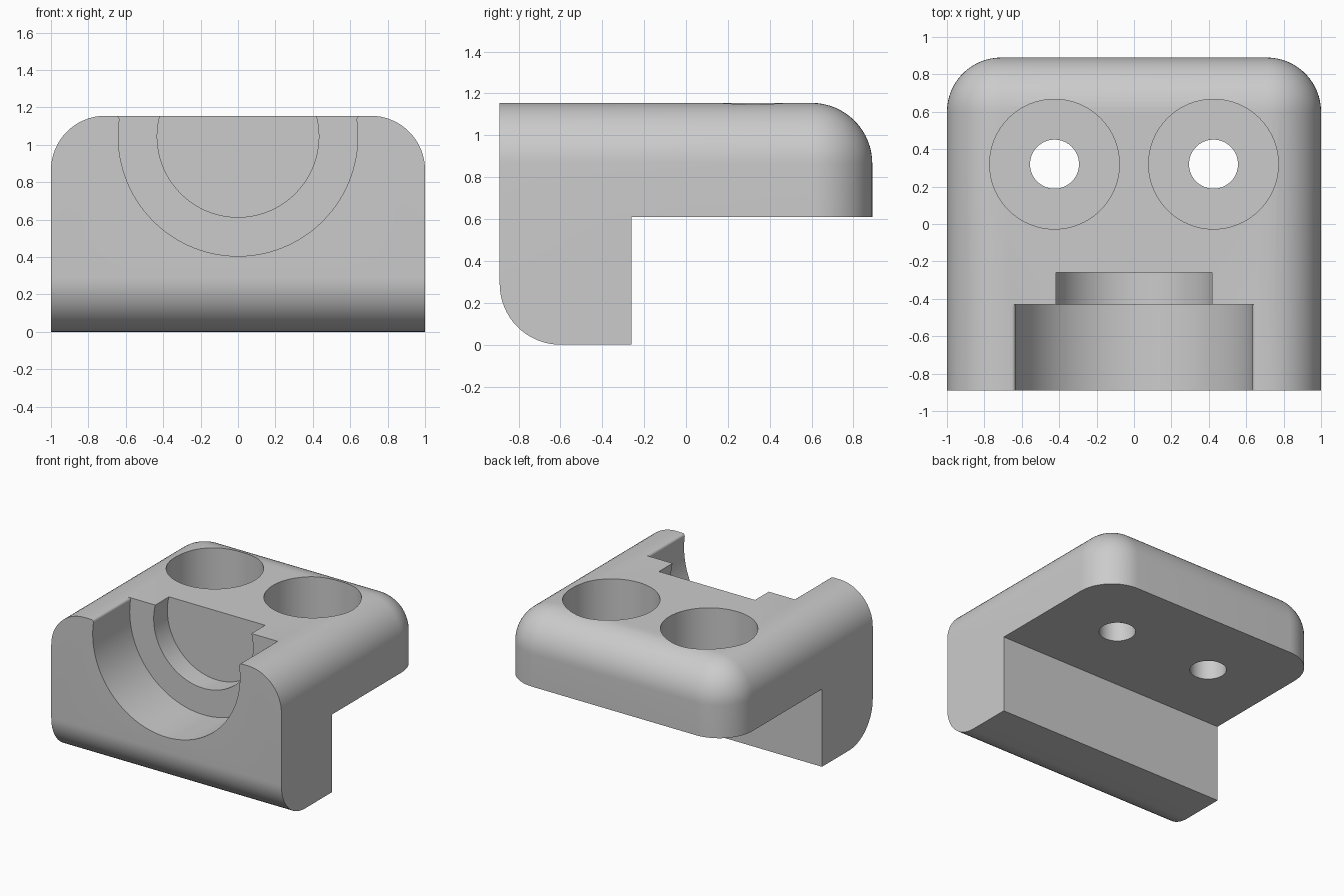
import bpy, bmesh, math

TOP, HALF_X, HALF_Y = 1.155, 1.0, 0.89
UNDER, LEG_BACK, ROUND = 0.61, -0.26, 0.29

if "Cube" in bpy.data.objects:
    bpy.data.objects.remove(bpy.data.objects["Cube"], do_unlink=True)

grey = bpy.data.materials.new("plain grey")
grey.use_nodes = True
colour = (0.6, 0.6, 0.6, 1)
grey.diffuse_color = colour
grey.node_tree.nodes["Principled BSDF"].inputs["Base Color"].default_value = colour


def prism(name, points, offset, rounded=None):
    """Extrude a closed outline of 3D points; bevel the edges the rule picks."""
    bm = bmesh.new()
    face = bm.faces.new([bm.verts.new(p) for p in points])
    moved = bmesh.ops.extrude_face_region(bm, geom=[face], use_keep_orig=True)["geom"]
    bmesh.ops.translate(bm, vec=offset, verts=[v for v in moved if isinstance(v, bmesh.types.BMVert)])
    bmesh.ops.recalc_face_normals(bm, faces=bm.faces)
    if rounded:
        edges = [e for e in bm.edges if rounded(*[v.co for v in e.verts])]
        bmesh.ops.bevel(bm, geom=edges, offset=ROUND, segments=16, profile=0.5, affect='EDGES')
    mesh = bpy.data.meshes.new(name)
    bm.to_mesh(mesh)
    bm.free()
    obj = bpy.data.objects.new(name, mesh)
    bpy.context.collection.objects.link(obj)
    mesh.materials.append(grey)
    return obj


def cut(body, cutter):
    cutter.hide_render = True
    mod = body.modifiers.new("cut", 'BOOLEAN')
    mod.operation, mod.solver, mod.object = 'DIFFERENCE', 'EXACT', cutter
    bpy.context.view_layer.objects.active = body
    bpy.ops.object.modifier_apply(modifier=mod.name)
    bpy.data.objects.remove(cutter, do_unlink=True)


def rounded_edge(a, b):
    def both(axis, value):
        return abs(a[axis] - value) < 1e-4 and abs(b[axis] - value) < 1e-4
    side = both(0, HALF_X) or both(0, -HALF_X)
    return ((side and (both(2, TOP) or both(1, HALF_Y)))
            or (both(2, TOP) and both(1, HALF_Y))
            or (both(2, 0) and both(1, -HALF_Y)))


# L-shaped block with rounded outer edges
outline = [(-HALF_Y, 0), (LEG_BACK, 0), (LEG_BACK, UNDER),
           (HALF_Y, UNDER), (HALF_Y, TOP), (-HALF_Y, TOP)]
body = prism("bracket_body", [(-HALF_X, y, z) for y, z in outline],
             (2 * HALF_X, 0, 0), rounded_edge)


# Stepped half-round seat, open at the front and top
def seat_cutter(name, radius, end, flare):
    centre = 1.045
    lip = TOP - flare
    start = math.asin((lip - centre) / radius)
    n = 64
    pts = []
    for i in range(n + 1):
        a = math.pi - start + i * (math.pi + 2 * start) / n
        pts.append((radius * math.cos(a), centre + radius * math.sin(a)))
    edge = radius * math.cos(start)
    # Small eased lip where the seat meets the top
    lip_arc = [(edge + flare * (1 - math.cos(t)), lip + flare * math.sin(t))
               for t in (math.pi / 8 * k for k in range(1, 5))] if flare else []
    wide = edge + flare
    pts += lip_arc + [(wide, TOP + 0.2), (-wide, TOP + 0.2)]
    pts += [(-x, z) for x, z in reversed(lip_arc)]
    return prism(name, [(x, -1.1, z) for x, z in pts], (0, end + 1.1, 0))


cut(body, seat_cutter("wide_seat_cutter", 0.64, -0.43, 0.02))
cut(body, seat_cutter("narrow_seat_cutter", 0.432, LEG_BACK, 0))

# Pair of counterbored screw holes
for x in (-0.425, 0.425):
    for radius, floor in ((0.347, 0.78), (0.131, 0.5)):
        ring = [(x + radius * math.cos(i * math.tau / 64),
                 0.32 + radius * math.sin(i * math.tau / 64), floor) for i in range(64)]
        cut(body, prism("hole_cutter", ring, (0, 0, 1.4 - floor)))

# Smooth curves, sharp edges
bpy.ops.object.select_all(action='DESELECT')
body.select_set(True)
bpy.context.view_layer.objects.active = body
bpy.ops.object.shade_smooth_by_angle(angle=math.radians(30))
